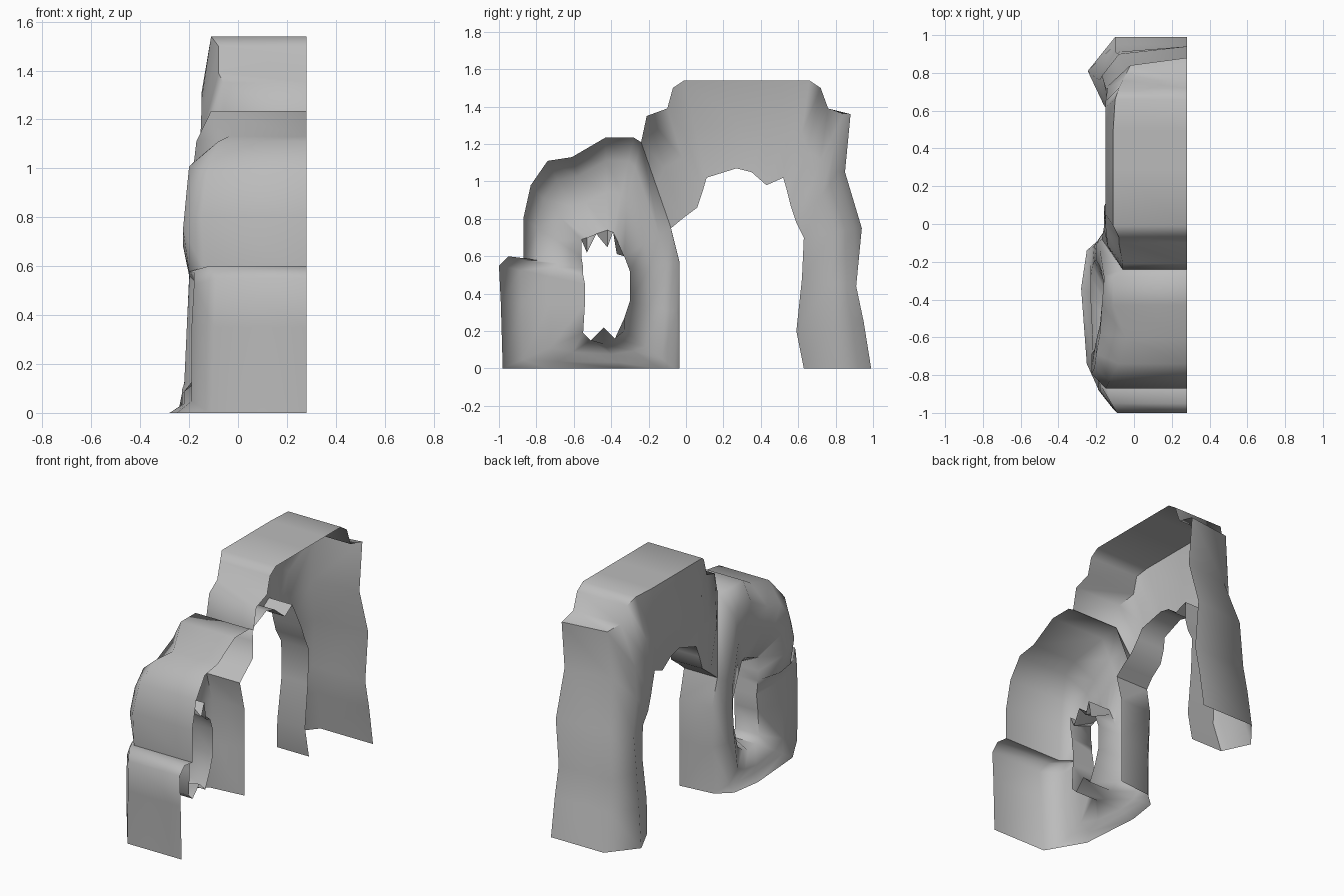
import bpy
import bmesh
from mathutils import Vector

cube = bpy.data.objects.get("Cube")
if cube:
    bpy.data.objects.remove(cube, do_unlink=True)

OPEN_SIDE = 0.28  # where the shell is cut open

# One stone colour for the whole ruin
stone = bpy.data.materials.new("stone grey")
stone.use_nodes = True
colour = (0.5, 0.5, 0.5, 1)
stone.diffuse_color = colour
stone.node_tree.nodes["Principled BSDF"].inputs["Base Color"].default_value = colour


def point(x, profile):
    """Place a (y, z) profile point at depth x."""
    return Vector((x, profile[0], profile[1]))


def ribbon(bm, left_row, right_row, closed=False):
    """Bridge two equally long rows of points with quads."""
    count = len(left_row)
    for i in range(count if closed else count - 1):
        j = (i + 1) % count
        corners = (left_row[i], left_row[j], right_row[j], right_row[i])
        bm.faces.new([bm.verts.new(corner) for corner in corners])


def finish(name, bm):
    """Weld the ribbons and turn them into a softly shaded object."""
    bmesh.ops.remove_doubles(bm, verts=bm.verts, dist=0.0005)
    bmesh.ops.recalc_face_normals(bm, faces=bm.faces)
    mesh = bpy.data.meshes.new(name)
    bm.to_mesh(mesh)
    bm.free()
    mesh.materials.append(stone)
    obj = bpy.data.objects.new(name, mesh)
    bpy.context.collection.objects.link(obj)
    bpy.ops.object.select_all(action="DESELECT")
    obj.select_set(True)
    bpy.context.view_layer.objects.active = obj
    bpy.ops.object.shade_smooth_by_angle(angle=1.1)


def wall_rows(stations, ridge_place):
    """Split stations into outer edge, swollen ridge and inner edge rows."""
    outer, ridge, inner = [], [], []
    for edge_x, out, ridge_x, inner_x, inn in stations:
        outer.append(point(edge_x, out))
        inner.append(point(inner_x, inn))
        middle = outer[-1].lerp(inner[-1], ridge_place)
        middle.x = ridge_x
        ridge.append(middle)
    return outer, ridge, inner


def at_depth(row, x):
    return [Vector((x, p.y, p.z)) for p in row]


def tapered_lip(row):
    """Return of the tall opening, wide at the legs and thinner at the crown."""
    return [Vector((0.07 - 0.25 * max(0, p.z - 0.85), p.y, p.z)) for p in row]


# Each station: outer edge x, outer (y, z), ridge x, inner edge x, inner (y, z)
tall_stations = [
    (-.06, (-.24, 1.21), -.115, -.17, (-.08, .75)),
    (-.06, (-.21, 1.35), -.14, -.16, (-.02, .8)),
    (-.08, (-.1, 1.39), -.15, -.16, (.06, .86)),
    (-.08, (-.07, 1.5), -.15, -.16, (.09, .95)),
    (-.11, (-.01, 1.54), -.15, -.15, (.11, 1.02)),
    (-.11, (.3, 1.54), -.15, -.14, (.27, 1.07)),
    (-.11, (.5, 1.54), -.15, -.14, (.35, 1.05)),
    (-.1, (.66, 1.54), -.15, -.13, (.43, .98)),
    (-.08, (.72, 1.5), -.15, -.14, (.52, 1.02)),
    (-.06, (.76, 1.39), -.15, -.14, (.54, .95)),
    (-.02, (.88, 1.36), -.14, -.14, (.56, .87)),
    (-.03, (.85, 1.05), -.15, -.14, (.59, .78)),
    (-.08, (.94, .75), -.17, -.13, (.63, .7)),
    (-.1, (.91, .44), -.18, -.12, (.62, .48)),
    (-.1, (.95, .25), -.2, -.13, (.59, .2)),
    (-.1, (.99, 0), -.245, -.16, (.63, 0)),
]

# Tall arch: curved wall, outer skin and a narrow return round the opening
bm = bmesh.new()
outer, ridge, inner = wall_rows(tall_stations, 0.5)
skin_end = at_depth(outer, OPEN_SIDE)
for p in outer[10:13]:  # the back of the leg leans in towards the wall
    p.y -= 0.04
ribbon(bm, outer, ridge)
ribbon(bm, ridge, inner)
ribbon(bm, skin_end, outer)
ribbon(bm, inner, tapered_lip(inner))
finish("tall_arch", bm)

# Low arch: outer skin side, then the pier side, then the ground line
front_stations = [
    (-.11, (-.98, 0), -.19, -.14, (-.55, .19)),
    (-.1, (-.99, .35), -.19, -.14, (-.54, .35)),
    (-.09, (-1, .55), -.18, -.13, (-.54, .45)),
    (-.12, (-.95, .6), -.18, -.13, (-.55, .5)),
    (-.14, (-.87, .59), -.2, -.13, (-.55, .54)),
    (-.15, (-.87, .8), -.225, -.13, (-.56, .6)),
    (-.13, (-.83, .98), -.21, -.13, (-.56, .69)),
    (-.08, (-.74, 1.11), -.2, -.13, (-.53, .7)),
    (-.04, (-.61, 1.13), -.18, -.13, (-.48, .72)),
    (-.11, (-.43, 1.235), -.17, -.13, (-.42, .74)),
    (-.11, (-.28, 1.235), -.16, -.13, (-.39, .73)),
    (-.06, (-.24, 1.21), -.16, -.13, (-.37, .69)),
]
pier_stations = [
    (-.17, (-.08, .75), -.18, -.13, (-.33, .6)),
    (-.16, (-.04, .57), -.2, -.13, (-.3, .52)),
    (-.15, (-.05, .3), -.21, -.13, (-.3, .36)),
    (-.16, (-.06, 0), -.22, -.14, (-.33, .2)),
]
ground_stations = [
    (-.25, (-.14, 0), -.23, -.14, (-.38, .16)),
    (-.28, (-.34, 0), -.23, -.14, (-.44, .13)),
    (-.25, (-.74, 0), -.22, -.14, (-.51, .15)),
]

bm = bmesh.new()
outer, ridge, inner = wall_rows(front_stations + pier_stations + ground_stations, 0.25)
swell = [a.lerp(b, 0.45) for a, b in zip(ridge, inner)]
for p, r in zip(swell, ridge):
    p.x = r.x
rows = [outer, ridge, swell, inner]
for left_row, right_row in zip(rows, rows[1:]):
    ribbon(bm, left_row, right_row, closed=True)
skin = outer[:len(front_stations)]
ribbon(bm, at_depth(skin, OPEN_SIDE), skin)

# Return on the pier, facing the tall opening
pier = outer[len(front_stations):][:len(pier_stations)]
pier_lip = tapered_lip(pier)
for p in pier_lip[1:]:
    p.y = -0.035
ribbon(bm, pier, pier_lip)

# Ragged return round the window, broken at its top and bottom
window_lip = at_depth(inner, 0.03)
for i, p in enumerate(window_lip):
    if i % 2 and not 0.25 < p.z < 0.65:
        p.z += (0.43 - p.z) * 0.3
ribbon(bm, inner, window_lip, closed=True)
finish("low_arch_with_window", bm)
